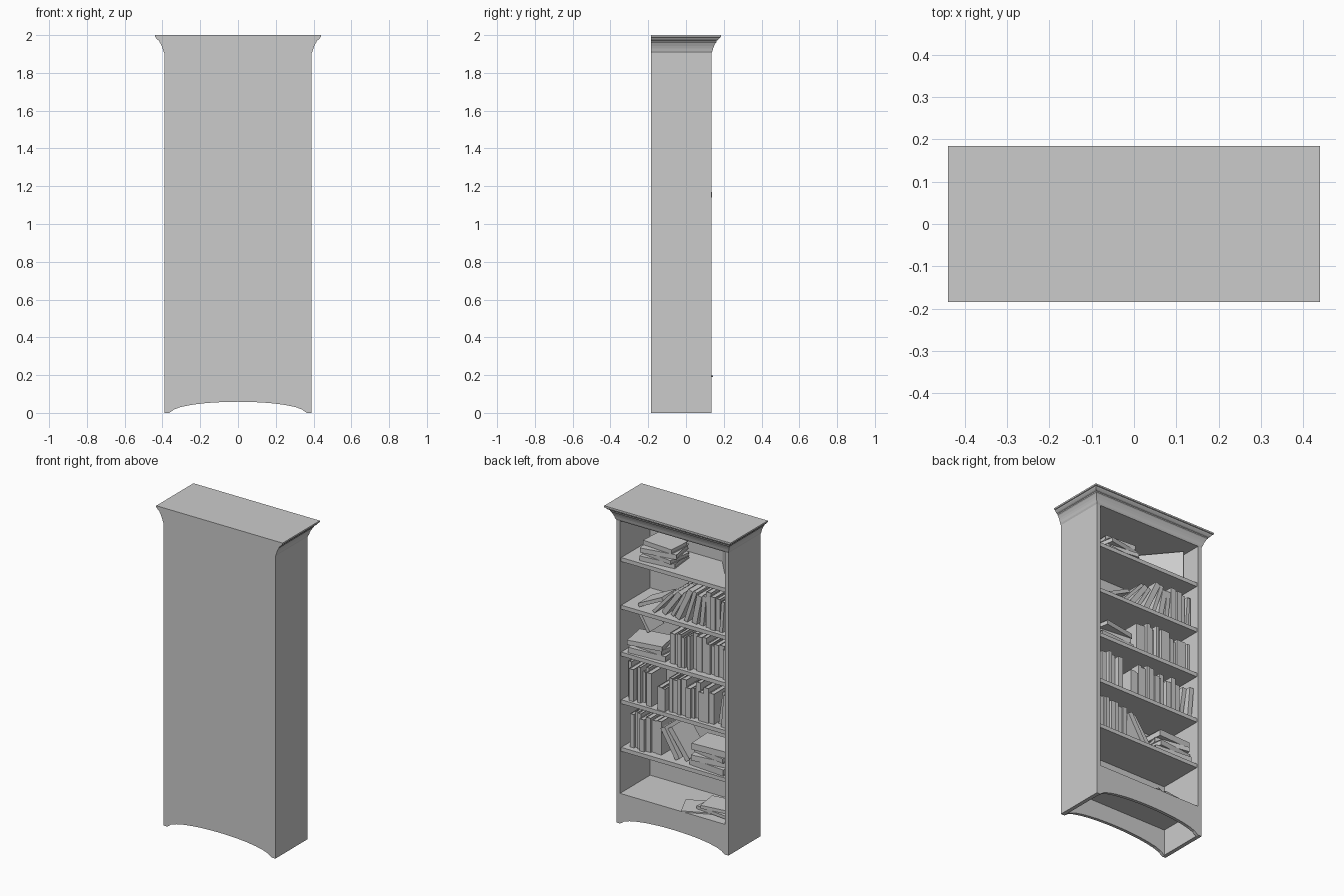
import bpy, bmesh, random
from math import radians, sin, cos, tan
from mathutils import Matrix

if "Cube" in bpy.data.objects:
    bpy.data.objects.remove(bpy.data.objects["Cube"])

random.seed(4)
W, BACK, FRONT = 0.39, -0.185, 0.135      # half width, back and front planes
T = 0.025                                 # board thickness
SHELVES = [0.19, 0.475, 0.775, 1.075, 1.37, 1.67]


def finish(name, bm):
    bmesh.ops.recalc_face_normals(bm, faces=bm.faces)
    me = bpy.data.meshes.new(name)
    bm.to_mesh(me)
    bm.free()
    ob = bpy.data.objects.new(name, me)
    bpy.context.collection.objects.link(ob)
    return ob


def add_box(bm, x0, x1, y0, y1, z0, z1):
    m = Matrix.Translation(((x0 + x1) / 2, (y0 + y1) / 2, (z0 + z1) / 2))
    m = m @ Matrix.Diagonal((x1 - x0, y1 - y0, z1 - z0, 1))
    bmesh.ops.create_cube(bm, size=1, matrix=m)


def box(name, *b):
    bm = bmesh.new()
    add_box(bm, *b)
    return finish(name, bm)


def prism(name, outline, y0, y1):
    """Extrude an x-z outline along y."""
    bm = bmesh.new()
    f = bm.faces.new([bm.verts.new((x, y0, z)) for x, z in outline])
    ext = bmesh.ops.extrude_face_region(bm, geom=[f])["geom"]
    bmesh.ops.translate(bm, vec=(0, y1 - y0, 0),
                        verts=[v for v in ext if isinstance(v, bmesh.types.BMVert)])
    return finish(name, bm)


# Arched lower edge shared by back panel and front frame
half = [(0.39, 0), (0.365, 0), (0.352, 0.008), (0.34, 0.018), (0.30, 0.032),
        (0.25, 0.042), (0.19, 0.05), (0.13, 0.055), (0.065, 0.058)]
arch = [(-x, z) for x, z in half] + [(0, 0.059)] + half[::-1]
CEIL = 1.905
IN = W - T
prism("back_panel", arch + [(W, CEIL), (-W, CEIL)], BACK, BACK + 0.02)
prism("front_frame", arch + [(W, CEIL), (IN, CEIL), (IN, SHELVES[0]),
                             (-IN, SHELVES[0]), (-IN, CEIL), (-W, CEIL)],
      FRONT - 0.02, FRONT)

# Sides and shelves
for s, n in ((-1, "left"), (1, "right")):
    x = sorted((s * W, s * IN))
    box(n + "_side", x[0], x[1], BACK + 0.02, FRONT - 0.02, 0, CEIL)
for i, z in enumerate(SHELVES):
    front = FRONT - 0.02 if i == 0 else FRONT - 0.012
    box("shelf_%d" % i, -IN, IN, BACK + 0.02, front, z - T, z)

# Crown moulding: stepped cove on three sides, flush at the back
profile = [(0, CEIL), (0.005, 1.915), (0.009, 1.93), (0.014, 1.943), (0.021, 1.957),
           (0.026, 1.963), (0.026, 1.970), (0.034, 1.974), (0.043, 1.983),
           (0.045, 1.988), (0.05, 1.990), (0.05, 2.0)]
bm = bmesh.new()
rings = [[bm.verts.new(p) for p in ((-W - o, BACK, z), (W + o, BACK, z),
                                    (W + o, FRONT + o, z), (-W - o, FRONT + o, z))]
         for o, z in profile]
for a, b in zip(rings, rings[1:]):
    for i in range(4):
        j = (i + 1) % 4
        bm.faces.new((a[i], a[j], b[j], b[i]))
bm.faces.new(rings[0])
bm.faces.new(rings[-1])
finish("crown", bm)


# Books: page block inside two covers and a spine facing the open side
def book(t, h, d, m):
    c = 0.003
    bm = bmesh.new()
    for s in (-1, 1):
        x = sorted((s * t / 2, s * (t / 2 - c)))
        add_box(bm, x[0], x[1], -d, 0, 0, h)
    add_box(bm, -t / 2 + c, t / 2 - c, -c, 0, 0, h)
    add_box(bm, -t / 2 + c, t / 2 - c, -d + 0.005, -c, 0.004, h - 0.004)
    bm.transform(m)
    return finish("book", bm)


def row(z, k, w, end, leans=(), hmin=0.18, hmax=0.23, y=None):
    """Stand books along direction k in x from w to end; each leans on the next."""
    prev = None
    leans = list(leans)
    while True:
        a = radians(leans.pop(0)) if leans else 0.0
        t, h = random.uniform(0.018, 0.036), random.uniform(hmin, hmax)
        gap = 0.001
        if prev:
            ph, pa = prev
            gap += max(0, ph * (sin(pa) - cos(pa) * tan(a)))
        w += gap + t / cos(a)
        if w > end:
            return
        yy = random.uniform(0.07, 0.105) if y is None else y
        m = (Matrix.Translation((k * w, yy, z)) @ Matrix.Rotation(k * a, 4, 'Y')
             @ Matrix.Translation((-k * t / 2, 0, 0)))
        book(t, h, random.uniform(0.14, 0.18), m)
        prev = (h, a)


def stack(z, items):
    """Flat pile: (x, y, thickness, length, depth, yaw) from the bottom up."""
    for x, y, t, h, d, yaw in items:
        m = (Matrix.Translation((x, y, z + t / 2)) @ Matrix.Rotation(radians(yaw), 4, 'Z')
             @ Matrix.Rotation(radians(90), 4, 'Y') @ Matrix.Translation((0, d / 2, -h / 2)))
        book(t, h, d, m)
        z += t


def single(x, y, z, t, h, d, yaw=0, lean=0):
    book(t, h, d, Matrix.Translation((x, y, z)) @ Matrix.Rotation(radians(yaw), 4, 'Z')
         @ Matrix.Rotation(radians(lean), 4, 'Y'))


# Top shelf: pile and one book standing diagonally in the corner
stack(SHELVES[5], [(0.15, 0.0, 0.03, 0.23, 0.17, 6), (0.14, 0.0, 0.025, 0.22, 0.16, -8),
                   (0.15, 0.0, 0.03, 0.23, 0.17, 10), (0.15, -0.01, 0.028, 0.21, 0.15, -4)])
single(-0.33, 0.05, SHELVES[5], 0.02, 0.22, 0.26, yaw=40)

# Second shelf down: fan of leaning books running into an upright row
row(SHELVES[4], -1, -0.32, 0.36, [64, 42, 36, 30, 25, 18, 11, 6, 0, 0, 0, 4])

# Third: pile with a tilted book on it, then an upright row
stack(SHELVES[3], [(0.21, 0.01, 0.035, 0.25, 0.18, 4), (0.21, 0.0, 0.03, 0.23, 0.17, -6),
                   (0.22, 0.035, 0.03, 0.22, 0.17, 10)])
single(0.26, 0.0, SHELVES[3] + 0.105, 0.02, 0.15, 0.14, lean=32)
row(SHELVES[3], -1, -0.055, 0.36)

# Fourth: full upright row with a small gap
row(SHELVES[2], -1, -0.35, -0.14)
row(SHELVES[2], -1, -0.12, -0.06, hmin=0.14, hmax=0.15, y=0.115)
row(SHELVES[2], -1, -0.05, 0.27)
row(SHELVES[2], -1, 0.275, 0.36, [8, 5])

# Fifth: upright books with two leaning on them, then a pile
row(SHELVES[1], 1, -0.09, 0.35, [36, 31], hmin=0.2)
stack(SHELVES[1], [(-0.22, 0.01, 0.04, 0.25, 0.18, -5), (-0.22, 0.01, 0.035, 0.24, 0.17, 7),
                   (-0.23, 0.0, 0.03, 0.23, 0.17, -10), (-0.22, 0.01, 0.04, 0.23, 0.17, 3)])

# Bottom: a few thin flat volumes
stack(SHELVES[0], [(-0.14, 0.02, 0.008, 0.24, 0.16, 25)])
stack(SHELVES[0] + 0.008, [(-0.24, 0.0, 0.02, 0.22, 0.16, -6), (-0.25, 0.0, 0.02, 0.2, 0.15, 8)])
